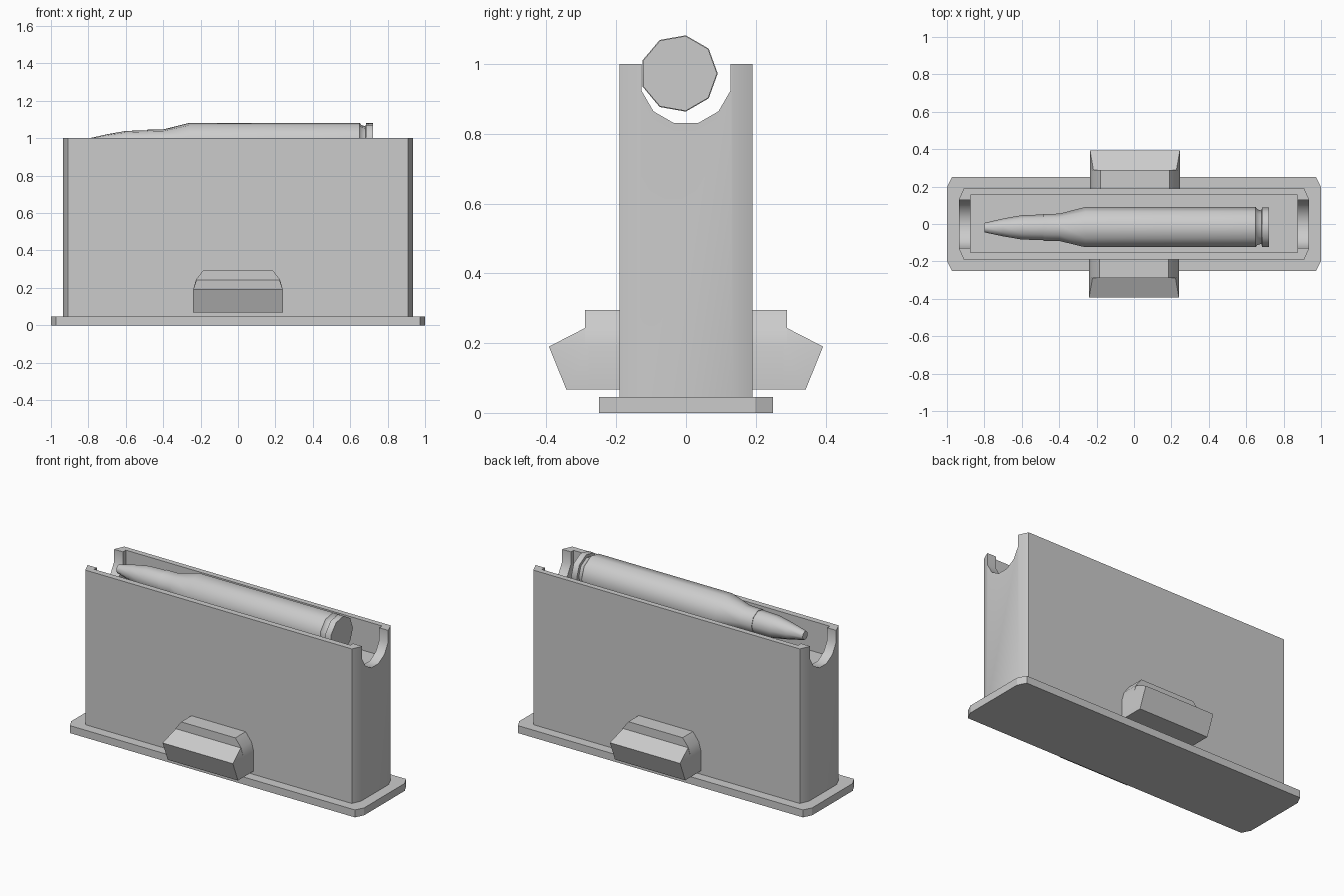
import bpy, bmesh, math
from mathutils import Vector

if "Cube" in bpy.data.objects:
    bpy.data.objects.remove(bpy.data.objects["Cube"])


def make_object(name, bm, smooth=None):
    bmesh.ops.recalc_face_normals(bm, faces=bm.faces)
    mesh = bpy.data.meshes.new(name)
    bm.to_mesh(mesh)
    bm.free()
    ob = bpy.data.objects.new(name, mesh)
    bpy.context.collection.objects.link(ob)
    if smooth:
        shade(ob, smooth)
    return ob


def shade(ob, angle):
    bpy.ops.object.select_all(action='DESELECT')
    ob.select_set(True)
    bpy.context.view_layer.objects.active = ob
    bpy.ops.object.shade_smooth_by_angle(angle=math.radians(angle))


def extrude(bm, outline, offset):
    face = bm.faces.new([bm.verts.new(p) for p in outline])
    ext = bmesh.ops.extrude_face_region(bm, geom=[face], use_keep_orig=True)
    verts = [g for g in ext['geom'] if isinstance(g, bmesh.types.BMVert)]
    bmesh.ops.translate(bm, verts=verts, vec=Vector(offset))


def cut_corner_slab(name, x, y, cx, cy, z0, z1):
    quarter = [(x, y - cy), (x - cx, y)]
    pts = quarter + [(-a, b) for a, b in reversed(quarter)]
    pts += [(-a, -b) for a, b in pts]
    bm = bmesh.new()
    extrude(bm, [(a, b, z0) for a, b in pts], (0, 0, z1 - z0))
    return make_object(name, bm)


def cut(target, cutter):
    cutter.hide_render = True
    mod = target.modifiers.new("cut", 'BOOLEAN')
    mod.operation = 'DIFFERENCE'
    mod.solver = 'EXACT'
    mod.object = cutter
    bpy.context.view_layer.objects.active = target
    bpy.ops.object.modifier_apply(modifier=mod.name)
    bpy.data.objects.remove(cutter)


# Base plate and box body
base = cut_corner_slab("base_plate", 1.0, 0.25, 0.027, 0.052, 0, 0.046)
body = cut_corner_slab("box_body", 0.935, 0.19, 0.025, 0.056, 0.046, 1.0)

# Open recess in the top
bm = bmesh.new()
extrude(bm, [(x, y, 0.815) for x, y in
             [(-.875, -.153), (.875, -.153), (.875, .156), (-.875, .156)]], (0, 0, .4))
cut(body, make_object("recess_cutter", bm))

# Rounded notches through both end walls
R, C = 0.132, 0.958
arc = [(R * math.cos(math.radians(a)), C + R * math.sin(math.radians(a)))
       for a in range(-165, 0, 30)]
notch = [(-.128, 1.2)] + arc + [(.128, 1.2)]
bm = bmesh.new()
extrude(bm, [(-1.2, y, z) for y, z in notch], (2.4, 0, 0))
cut(body, make_object("notch_cutter", bm))
shade(body, 35)


# Side catches: rounded block plus flared grip wedge
def hull(bm, pts):
    verts = [bm.verts.new(p) for p in pts]
    bmesh.ops.convex_hull(bm, input=verts)


def side_catch(name, side):
    section = [(.24, .067), (.24, .19), (.225, .243), (.185, .295)]
    wedge = [(.24, .28, .067), (.24, .28, .19), (.222, .29, .243),
             (.24, .393, .19), (.24, .343, .067)]
    bm = bmesh.new()
    hull(bm, [(s * x, y, z) for x, z in section for s in (-1, 1) for y in (.18, .29)])
    hull(bm, [(s * x, y, z) for x, y, z in wedge for s in (-1, 1)])
    bmesh.ops.dissolve_limit(bm, angle_limit=0.02, verts=bm.verts, edges=bm.edges)
    for v in bm.verts:
        v.co = Vector((v.co.x * side + 0.005 * (1 + side) / 2, v.co.y * side, v.co.z))
    return make_object(name, bm, 40)


side_catch("back_catch", 1)
side_catch("front_catch", -1)


# Nine-sided turned round lying along x
def turned(name, profile, sides=9, y0=-0.02, z0=0.973):
    bm = bmesh.new()
    rings = []
    for x, r in profile:
        rings.append([bm.verts.new((x, y0 + r * math.cos(2 * math.pi * i / sides),
                                    z0 + r * math.sin(2 * math.pi * i / sides)))
                      for i in range(sides)])
    for a, b in zip(rings, rings[1:]):
        for i in range(sides):
            j = (i + 1) % sides
            bm.faces.new((a[i], a[j], b[j], b[i]))
    bm.faces.new(rings[0])
    bm.faces.new(rings[-1])
    return make_object(name, bm, 42)


turned("round_tip", [(-.80, .026), (-.70, .049), (-.60, .067), (-.48, .071)])
turned("round_case", [(-.485, .074), (-.40, .075), (-.26, .111), (.65, .111),
                      (.66, .098), (.682, .092), (.684, .109), (.722, .109)])
